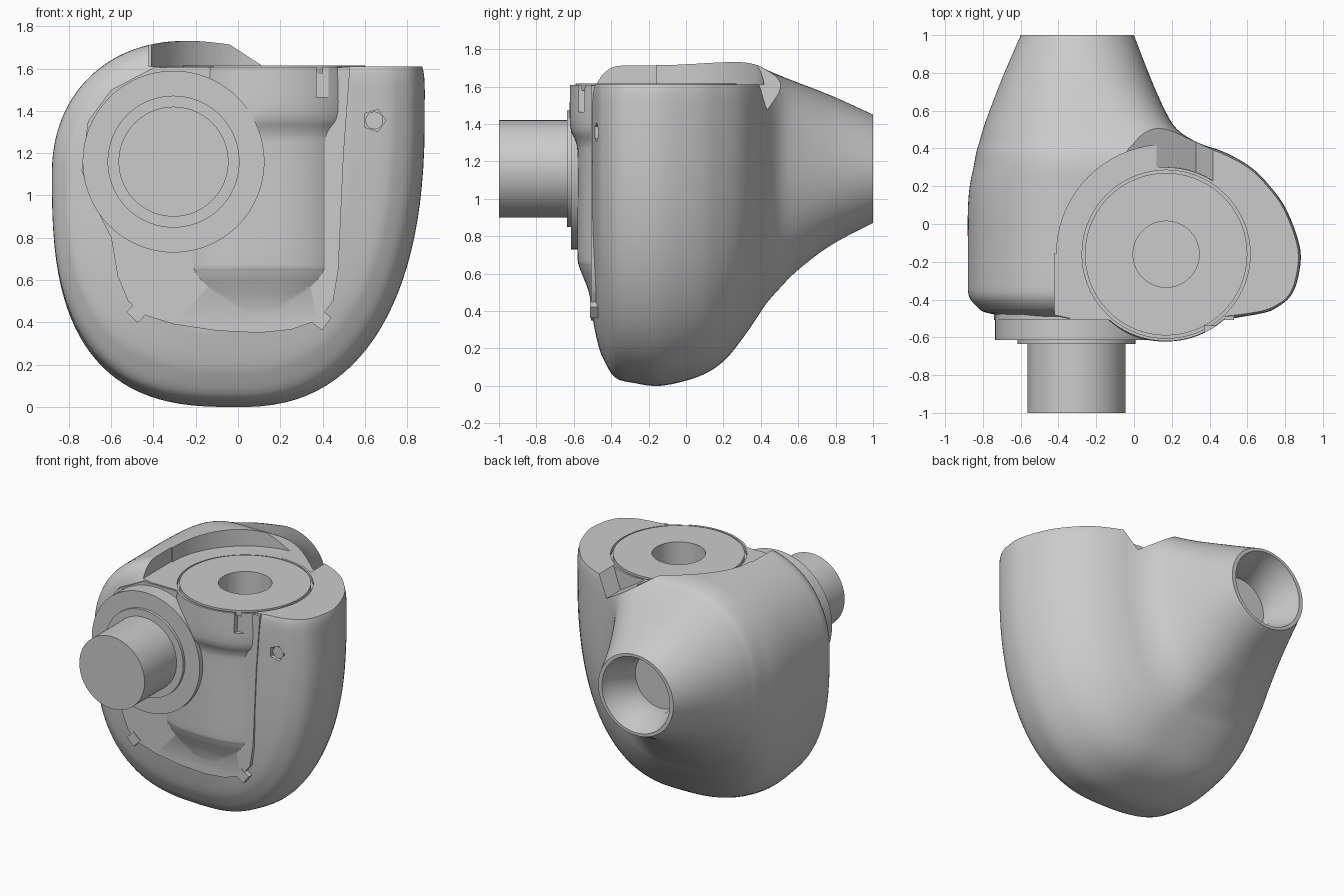
import bpy, bmesh, math
from mathutils import Vector, Matrix

old = bpy.data.objects.get("Cube")
if old:
    bpy.data.objects.remove(old, do_unlink=True)

grey = bpy.data.materials.new("light grey")
grey.use_nodes = True
grey.diffuse_color = (0.6, 0.6, 0.6, 1)
grey.node_tree.nodes["Principled BSDF"].inputs["Base Color"].default_value = (0.6, 0.6, 0.6, 1)


def finish(name, bm):
    bmesh.ops.recalc_face_normals(bm, faces=bm.faces)
    mesh = bpy.data.meshes.new(name)
    bm.to_mesh(mesh)
    bm.free()
    mesh.materials.append(grey)
    obj = bpy.data.objects.new(name, mesh)
    bpy.context.collection.objects.link(obj)
    return obj


def loft(name, rings):
    """Skin a list of closed rings and cap both ends."""
    bm = bmesh.new()
    rows = [[bm.verts.new(p) for p in ring] for ring in rings]
    n = len(rows[0])
    for a, b in zip(rows, rows[1:]):
        for i in range(n):
            j = (i + 1) % n
            bm.faces.new((a[i], a[j], b[j], b[i]))
    bm.faces.new(rows[0])
    bm.faces.new(rows[-1])
    return finish(name, bm)


def turned(name, centre, axis, profile, sides=72):
    """Round part from (distance, radius) pairs along the y or z axis."""
    rings = []
    for d, r in profile:
        ring = []
        for i in range(sides):
            a = math.tau * i / sides
            u, v = r * math.cos(a), r * math.sin(a)
            if axis == "y":
                ring.append((centre[0] + u, d, centre[1] + v))
            else:
                ring.append((centre[0] + u, centre[1] + v, d))
        rings.append(ring)
    return loft(name, rings)


def box(name, centre, size, turn=0):
    bm = bmesh.new()
    mat = (Matrix.Translation(centre) @ Matrix.Rotation(turn, 4, "Y")
           @ Matrix.Diagonal((*size, 1)))
    bmesh.ops.create_cube(bm, size=1, matrix=mat)
    return finish(name, bm)


def combine(obj, other, operation, keep=False):
    mod = obj.modifiers.new(operation.lower(), "BOOLEAN")
    mod.object, mod.operation, mod.solver = other, operation, "EXACT"
    bpy.context.view_layer.objects.active = obj
    bpy.ops.object.modifier_apply(modifier=mod.name)
    if not keep:
        bpy.data.objects.remove(other, do_unlink=True)


def smooth_rows(rows, steps=4):
    """Catmull-Rom interpolation of tuples."""
    out = []
    for i in range(len(rows) - 1):
        quad = [Vector(rows[max(0, min(len(rows) - 1, i + k))]) for k in (-1, 0, 1, 2)]
        a, b, c, d = quad
        for s in range(steps):
            t = s / steps
            out.append(b + 0.5 * t * ((c - a) + t * ((2 * a - 5 * b + 4 * c - d)
                       + t * (3 * (b - c) + d - a))))
    return out + [Vector(rows[-1])]


def mix(a, b, t):
    return a + (b - a) * t


def shell_ring(row, sides=112):
    """Rounded section; blend 0 is the D-shaped shell, 1 the round spout."""
    y, xl, xr, zb, zt, blend = row
    ring = []
    for i in range(sides):
        a = math.tau * (i + 0.5) / sides
        c, s = math.cos(a), math.sin(a)
        right, up = c > 0, s > 0
        power = mix((6 if up else 2.4) if right else (2.15 if up else 2.8), 2, blend)
        xc = mix(-0.25 if up else 0, -0.3, blend)
        zc = mix(1.4 if right else 1.1, 1.16, blend)
        w = xr - xc if right else xc - xl
        h = zt - zc if up else zc - zb
        ring.append((xc + math.copysign(w * abs(c) ** (2 / power), c), y,
                     zc + math.copysign(h * abs(s) ** (2 / power), s)))
    return ring


# Shell with the spout flowing out of its back: y, left, right, bottom, top, blend
stations = [
    (-.50, -.62, .52, .36, 1.62, 0), (-.47, -.78, .69, .22, 1.65, 0),
    (-.44, -.83, .76, .14, 1.69, 0), (-.38, -.875, .83, .045, 1.725, 0),
    (-.28, -.88, .87, .015, 1.73, 0), (-.13, -.88, .88, 0, 1.73, 0),
    (.07, -.88, .81, .05, 1.73, 0), (.2, -.87, .72, .13, 1.73, .05),
    (.3, -.85, .62, .25, 1.73, .13), (.38, -.835, .48, .365, 1.715, .25),
    (.43, -.82, .34, .44, 1.69, .36), (.5, -.8, .23, .52, 1.66, .52),
    (.6, -.765, .165, .62, 1.62, .7), (.78, -.695, .085, .755, 1.55, .9),
    (1, -.6, 0, .87, 1.45, 1)]
shell = loft("shell", [shell_ring(r) for r in smooth_rows(stations)])

# Flat top; the raised collar stays around the cap and slopes down at its end
cap = (0.17, -0.16)
TOP = 1.61
combine(shell, turned("cut", cap, "z", [(TOP, .58), (2, .58)]), "DIFFERENCE")
combine(shell, box("cut", (.29, -.66, TOP + .3), (1.42, 1, .6)), "DIFFERENCE")
combine(shell, box("cut", (.62, 0, TOP + .3), (1, .96, .6)), "DIFFERENCE")
tilt = .58
middle = Vector((.12, 0, TOP)) + .2 * Vector((math.sin(tilt), 0, math.cos(tilt)))
combine(shell, box("cut", middle, (.5, 1.1, .4), tilt), "DIFFERENCE")

# Front panel standing slightly proud of the rim
panel = [(.53, 1.605), (.5, 1.2), (.475, .65), (.45, .5), (.38, .41), (.25, .365),
         (.1, .35), (-.1, .36), (-.3, .39), (-.43, .43), (-.52, .5), (-.57, .62),
         (-.6, .8), (-.7, 1), (-.74, 1.12), (-.71, 1.35), (-.6, 1.5), (-.4, 1.605)]
combine(shell, loft("panel", [[(x, y, z) for x, z in panel] for y in (-.508, -.4)]), "UNION")

# Housing swelling out of the panel: height, centre, half width, half depth, squareness
housing = [(.38, .1, .36, .335, 2.4), (.5, .1, .41, .36, 2.5), (.57, .1, .43, .385, 2.6),
           (.64, .1, .45, .412, 2.6), (.72, .1, .45, .42, 2.6), (1.2, .1, .45, .42, 2.6),
           (1.3, .11, .45, .428, 2.5), (1.39, .16, .46, .46, 2.1), (1.609, .17, .46, .46, 2)]
rings = []
for z, xc, w, d, power in smooth_rows(housing):
    ring = []
    for i in range(96):
        a = math.tau * (i + 0.5) / 96
        c, s = math.cos(a), math.sin(a)
        ring.append((xc + math.copysign(w * abs(c) ** (2 / power), c),
                     cap[1] + math.copysign(d * abs(s) ** (2 / power), s), z))
    rings.append(ring)
combine(shell, loft("housing", rings), "UNION")

# Recess for the cap, spout bore, slot and small screw hole
combine(shell, turned("cut", cap, "z", [(1.58, .445), (2, .445)]), "DIFFERENCE")
combine(shell, turned("cut", (-.3, 1.16), "y",
                      [(.72, .2), (.82, .2), (.93, .25), (1.05, .285)]), "DIFFERENCE")
combine(shell, box("cut", (.4, -.6, 1.55), (.055, .12, .17)), "DIFFERENCE")
combine(shell, turned("cut", (.645, 1.355), "y", [(-.6, .055), (-.43, .055)], 5), "DIFFERENCE")
screw = turned("screw", (.645, 1.355), "y", [(-.465, .042), (-.38, .042)], 24)

# Round top cap with a blind centre hole
top_cap = turned("top_cap", cap, "z", [(1.5, .43), (1.615, .43)])
bore = turned("cut", cap, "z", [(1.38, .175), (2, .175)])
combine(shell, bore, "DIFFERENCE", keep=True)
combine(top_cap, bore, "DIFFERENCE")

# Stepped connector disc and plug shaft
connector = turned("connector", (-.305, 1.16), "y",
                   [(-1, .26), (-.635, .26), (-.635, .312), (-.615, .312),
                    (-.615, .43), (-.4, .43)], 96)

# Corner tabs on the panel
tabs = [box("corner_tab_" + side, (x, -.482, z), (.075, .06, .075), turn)
        for side, x, z, turn in (("right", -.475, .45, .75), ("left", .39, .415, .65))]

for obj in [shell, screw, top_cap, connector, *tabs]:
    bpy.ops.object.select_all(action="DESELECT")
    obj.select_set(True)
    bpy.context.view_layer.objects.active = obj
    bpy.ops.object.shade_smooth_by_angle(angle=math.radians(32))
